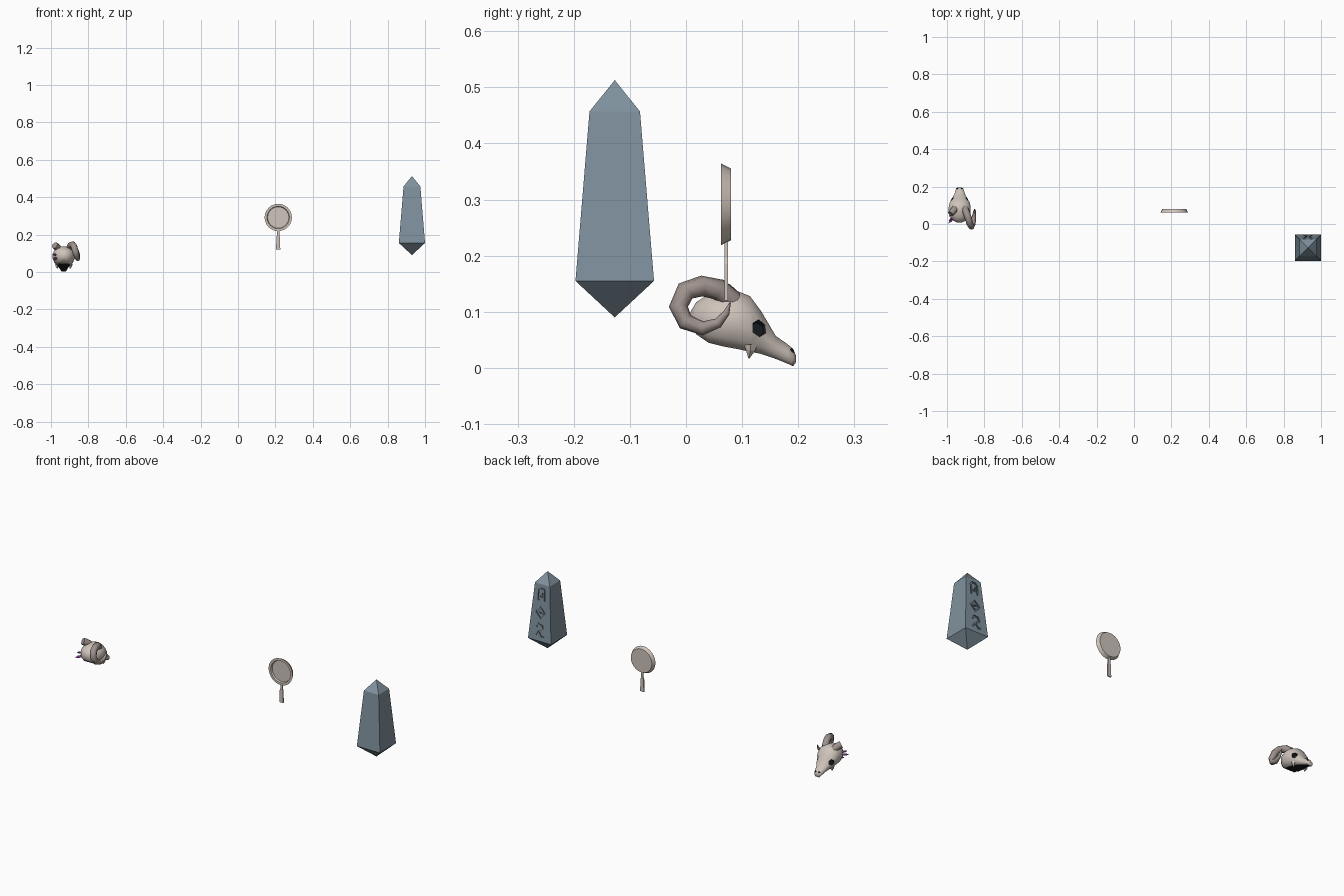
import bpy, bmesh, math
from mathutils import Vector

if "Cube" in bpy.data.objects:
    bpy.data.objects.remove(bpy.data.objects["Cube"])

def mat(name, r, g, b):
    lin = lambda c: ((c / 255 + 0.055) / 1.055) ** 2.4 if c > 10 else c / 255 / 12.92
    m = bpy.data.materials.new(name)
    m.diffuse_color = (lin(r), lin(g), lin(b), 1)
    m.use_nodes = True
    m.node_tree.nodes["Principled BSDF"].inputs["Base Color"].default_value = m.diffuse_color
    return m

BONE = mat("bone", 207, 196, 187)
HORN = mat("horn", 158, 146, 141)
VOID = mat("hollow_dark", 26, 30, 34)
STONE = mat("slate_stone", 128, 146, 158)
RUNE = mat("rune_groove", 104, 118, 128)
PURPLE = mat("purple_crystal", 160, 75, 180)

def finish(bm, name, mats, smooth=None):
    bmesh.ops.recalc_face_normals(bm, faces=bm.faces)
    me = bpy.data.meshes.new(name)
    bm.to_mesh(me)
    bm.free()
    ob = bpy.data.objects.new(name, me)
    bpy.context.collection.objects.link(ob)
    for m in mats:
        me.materials.append(m)
    if smooth:
        bpy.ops.object.select_all(action='DESELECT')
        ob.select_set(True)
        bpy.context.view_layer.objects.active = ob
        bpy.ops.object.shade_smooth_by_angle(angle=math.radians(smooth))
    return ob

def loft(bm, rings):
    """Bridge rings of points and close both ends."""
    vs = [[bm.verts.new(p) for p in ring] for ring in rings]
    n = len(vs[0])
    for a, b in zip(vs, vs[1:]):
        for i in range(n):
            bm.faces.new((a[i], a[(i + 1) % n], b[(i + 1) % n], b[i]))
    bm.faces.new(vs[0][::-1])
    bm.faces.new(vs[-1])

def tube(bm, path, n):
    """Tapered tube along (x, y, z, radius) points."""
    pts = [Vector(p[:3]) for p in path]
    rings = []
    for i, p in enumerate(pts):
        t = (pts[min(i + 1, len(pts) - 1)] - pts[max(i - 1, 0)]).normalized()
        side = Vector((1, 0, 0.0))
        side = (side - t * side.dot(t)).normalized()
        up = t.cross(side)
        rings.append([p + path[i][3] * (side * math.cos(2 * math.pi * k / n)
                      + up * math.sin(2 * math.pi * k / n)) for k in range(n)])
    loft(bm, rings)

def cut(target, cutter):
    cutter.hide_render = True
    cutter.display_type = 'WIRE'
    md = target.modifiers.new("cut", 'BOOLEAN')
    md.operation, md.solver, md.object = 'DIFFERENCE', 'EXACT', cutter
    md.use_self = True

# Obelisk: square spindle with pointed ends
OX, OY = 0.93, -0.127
bm = bmesh.new()
lower, upper = [[bm.verts.new((OX + sx * h, OY + sy * h, z))
                 for sx, sy in ((-1, -1), (1, -1), (1, 1), (-1, 1))]
                for h, z in ((0.07, 0.155), (0.045, 0.457))]
tip, foot = bm.verts.new((OX, OY, 0.513)), bm.verts.new((OX, OY, 0.09))
for i in range(4):
    j = (i + 1) % 4
    bm.faces.new((lower[i], lower[j], upper[j], upper[i]))
    bm.faces.new((upper[i], upper[j], tip))
    bm.faces.new((lower[j], lower[i], foot))
obelisk = finish(bm, "obelisk", [STONE, RUNE])

# Engraved abstract marks on the back face
marks = [
    (0.405, [[(-.018, -.032), (-.018, .02), (-.008, .032), (.012, .032), (.02, .02), (.02, -.03)],
             [(-.004, -.012), (.008, -.012), (.008, .006)]]),
    (0.307, [[(-.026, 0), (0, .028), (.026, 0), (0, -.028), (-.026, 0)], [(-.006, 0), (.006, 0)]]),
    (0.213, [[(-.02, .018), (-.008, .034), (.014, .03), (.02, .012), (-.004, -.006), (-.02, -.026)],
             [(-.004, -.006), (.01, -.03), (.024, -.028)]]),
]
bm = bmesh.new()
for zc, lines in marks:
    for line in lines:
        for a, b in zip(line, line[1:]):
            a, b = Vector(a), Vector(b)
            d = (b - a).normalized()
            s = Vector((-d.y, d.x)) * 0.0042
            a, b = a - d * 0.003, b + d * 0.003
            quad = [a + s, b + s, b - s, a - s]
            ring = lambda dy: [(OX - q.x, OY + 0.07 - 0.025 * (zc + q.y - 0.155) / 0.302 + dy, zc + q.y)
                               for q in quad]
            loft(bm, [ring(-0.005), ring(0.006)])
for f in bm.faces:
    f.material_index = 1
cut(obelisk, finish(bm, "rune_cutter", [STONE, RUNE]))

# Hand mirror: lathed dish with a recessed front
MX, MZ = 0.215, 0.2915
bm = bmesh.new()
prof = [(0.002, .072), (.057, .072), (.060, .062), (.073, .062), (.064, .080), (0.002, .080)]
loft(bm, [[(MX + r * math.cos(2 * math.pi * k / 24), y, MZ + r * math.sin(2 * math.pi * k / 24))
           for k in range(24)] for r, y in prof])
finish(bm, "mirror_dish", [BONE], 30)

# Mirror handle: narrow neck widening to a flat grip
bm = bmesh.new()
loft(bm, [[(MX + sx * w, .0715 + sy * .0032, z) for sx, sy in ((-1, -1), (1, -1), (1, 1), (-1, 1))]
          for w, z in ((.011, .12), (.010, .185), (.006, .197), (.006, .226))])
finish(bm, "mirror_handle", [BONE])

# Skull: flat-bottomed sections along y (y, bottom, top, half width)
SX = -0.932
sections = [(.008, .075, .100, .014), (.018, .060, .117, .034), (.040, .045, .131, .052),
            (.068, .038, .136, .060), (.090, .034, .1375, .060), (.114, .029, .128, .055),
            (.134, .025, .101, .044), (.160, .016, .057, .029), (.180, .008, .043, .023),
            (.191, .003, .034, .019), (.196, .010, .022, .010)]
bm = bmesh.new()
N = 16
rings = []
for y, lo, hi, w in sections:
    mid, half, ring = (lo + hi) / 2, (hi - lo) / 2, []
    for k in range(N):
        a = 2 * math.pi * (k + 0.5) / N
        c, s = math.cos(a), math.sin(a)
        ring.append((SX + w * c, y, mid + half * max(s * 1.02, -0.83) / (0.83 if s < 0 else 1)))
    rings.append(ring)
loft(bm, rings)
bmesh.ops.recalc_face_normals(bm, faces=bm.faces)
for f in bm.faces:   # hollow underside
    if f.normal.z < -0.8 and f.calc_center_median().y > 0.03:
        f.material_index = 1
skull = finish(bm, "skull", [BONE, VOID], 50)

# Eye sockets and nostrils, mirrored left and right
bm = bmesh.new()
for side in (-1, 1):
    for c, ax, r, depth in (((.047, .133, .072), (.8, .45, .3), .0185, .014),
                            ((.012, .190, .031), (.35, .8, .6), .006, .007)):
        p = Vector((SX + side * c[0], c[1], c[2]))
        ax = Vector((side * ax[0], ax[1], ax[2])).normalized()
        u = ax.cross(Vector((0, 0, 1))).normalized()
        v = ax.cross(u)
        hexa = lambda d, rr: [p + ax * d + rr * (u * math.cos(k * math.pi / 3 + .5)
                              + v * math.sin(k * math.pi / 3 + .5)) for k in range(6)]
        loft(bm, [hexa(-depth, r * .75), hexa(.014, r)])
for f in bm.faces:
    f.material_index = 1
cut(skull, finish(bm, "socket_cutter", [BONE, VOID]))

# Cheek teeth
bm = bmesh.new()
for side in (-1, 1):
    x = SX + side * .036
    tube(bm, [(x, .115, .042, .012), (x, .115, .032, .009), (x - side * .002, .112, .017, .001)], 5)
finish(bm, "cheek_teeth", [BONE])

# Curled horn on one side
bm = bmesh.new()
tube(bm, [(-.905, .084, .118, .019), (-.895, .058, .140, .019), (-.885, .028, .146, .0185),
          (-.877, -.001, .137, .018), (-.869, -.0135, .109, .017), (-.862, -.001, .082, .015),
          (-.857, .030, .0705, .0125), (-.853, .057, .080, .009), (-.852, .072, .098, .006),
          (-.853, .079, .117, .001)], 8)
finish(bm, "curled_horn", [HORN], 50)

# Broken horn stub on the other side
bm = bmesh.new()
tube(bm, [(-.955, .084, .118, .019), (-.968, .068, .133, .019), (-.980, .054, .142, .018)], 8)
finish(bm, "broken_horn", [HORN], 50)

# Purple crystals on the back of the skull
bm = bmesh.new()
for y, z, dx, dy, dz in ((.038, .090, -.022, -.022, .004), (.030, .074, -.024, -.026, -.004),
                         (.058, .070, -.022, -.018, -.003)):
    b = Vector((-.968, y, z))
    d = Vector((dx, dy, dz))
    tube(bm, [(*b, .006), (*(b + d * .6), .006), (*(b + d), .0008)], 5)
finish(bm, "purple_crystals", [PURPLE])
